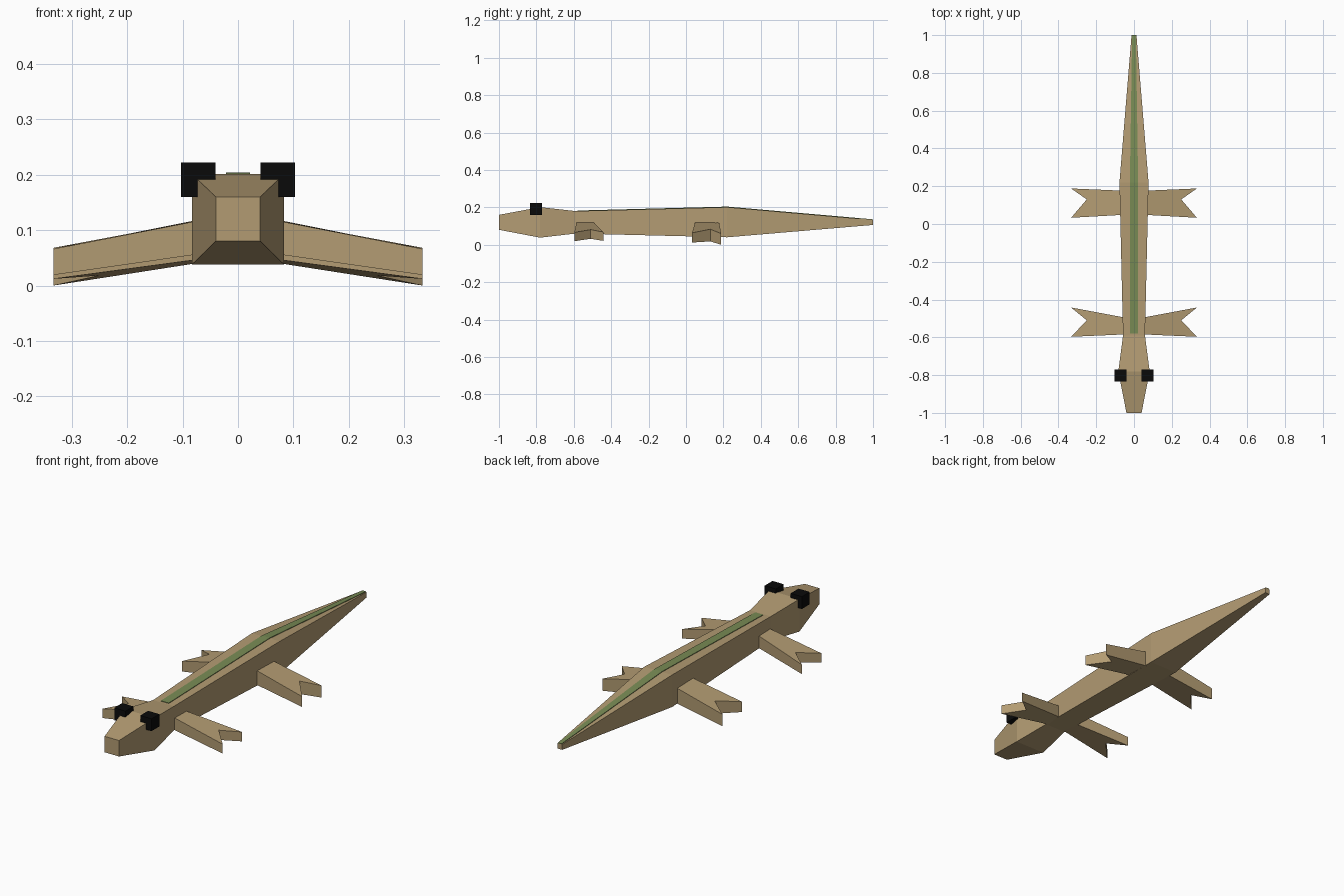
import bpy, bmesh

if "Cube" in bpy.data.objects:
    bpy.data.objects.remove(bpy.data.objects["Cube"])


def material(name, rgb):
    m = bpy.data.materials.new(name)
    m.diffuse_color = (*rgb, 1)
    m.use_nodes = True
    m.node_tree.nodes["Principled BSDF"].inputs["Base Color"].default_value = m.diffuse_color
    return m


TAN = material("tan_skin", (0.45, 0.33, 0.17))
GREEN = material("green_stripe", (0.19, 0.26, 0.09))
BLACK = material("black_eye", (0.003, 0.003, 0.003))


def loft(name, rings, mat, mirrored=False):
    """Join rings of equal point count and cap both ends."""
    bm = bmesh.new()
    loops = [[bm.verts.new(p) for p in ring] for ring in rings]
    for a, b in zip(loops, loops[1:]):
        for i in range(len(a)):
            j = (i + 1) % len(a)
            bm.faces.new((a[i], a[j], b[j], b[i]))
    bm.faces.new(loops[0])
    bm.faces.new(loops[-1])
    bmesh.ops.recalc_face_normals(bm, faces=bm.faces)
    mesh = bpy.data.meshes.new(name)
    bm.to_mesh(mesh)
    bm.free()
    mesh.materials.append(mat)
    obj = bpy.data.objects.new(name, mesh)
    bpy.context.collection.objects.link(obj)
    if mirrored:
        obj.modifiers.new("mirror", "MIRROR").use_mirror_merge = False
    return obj


def section(y, w, z0, z1):
    return [(-w, y, z0), (w, y, z0), (w, y, z1), (-w, y, z1)]


# Snout, head, neck, hips and tail in one square-sectioned body
loft("body", [section(*s) for s in (
    (-1.0, 0.04, 0.08, 0.16),
    (-0.78, 0.083, 0.038, 0.201),
    (-0.59, 0.058, 0.06, 0.18),
    (0.22, 0.077, 0.04, 0.201),
    (1.0, 0.013, 0.106, 0.133))], TAN)

# Thin stripe along the back and tail
loft("back_stripe", [section(*s) for s in (
    (-0.58, 0.022, 0.17, 0.183),
    (0.22, 0.022, 0.19, 0.204),
    (1.0, 0.010, 0.125, 0.136))], GREEN)

# Eyes
E = 0.031
loft("eyes", [[(0.072 + x, -0.802 + y, 0.191 + z)
               for x, z in ((-E, -E), (E, -E), (E, E), (-E, E))]
              for y in (-E, E)], BLACK, True)


def legs(name, outline):
    """Outline rows: x, y, bottom z, top z."""
    loft(name, [[(x, y, lo) for x, y, lo, hi in outline],
                [(x, y, hi) for x, y, lo, hi in outline]], TAN, True)


# Splayed legs with a notched foot
legs("front_legs", [
    (0.04, -0.584, 0.061, 0.123), (0.333, -0.597, 0.019, 0.066),
    (0.25, -0.51, 0.032, 0.081), (0.333, -0.442, 0.021, 0.068),
    (0.04, -0.497, 0.061, 0.123)])
legs("rear_legs", [
    (0.05, 0.049, 0.05, 0.123), (0.333, 0.033, 0.012, 0.064),
    (0.25, 0.13, 0.018, 0.083), (0.333, 0.188, 0.0, 0.06),
    (0.05, 0.176, 0.044, 0.123)])
